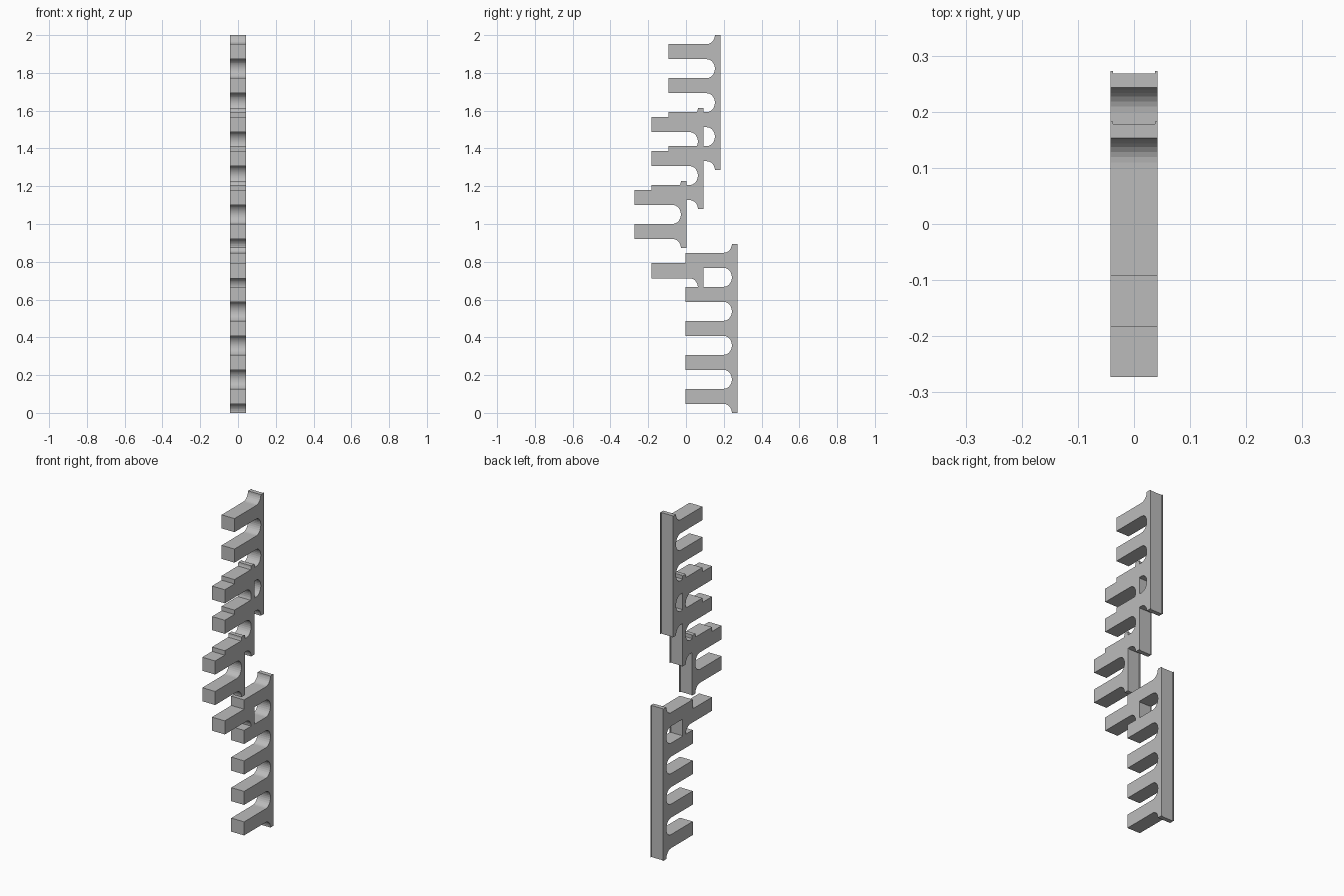
import bpy, bmesh, math

HALF_W = 0.042      # half width of every part
TOOTH_H, GAP = 0.08, 0.10
REACH = 0.546       # back of the deepest comb to front of the foremost
END = 0.0475        # rail overhang past the end teeth
LENGTH = 0.276      # front of tooth to back of rail
RAIL = 0.03         # rail thickness
CURVE = 0.043       # depth of the rounded root of each gap
STEPS = 7

if "Cube" in bpy.data.objects:
    bpy.data.objects.remove(bpy.data.objects["Cube"])

grey = bpy.data.materials.new("plain_grey")
grey.use_nodes = True
tone = (0.5, 0.5, 0.5, 1)
grey.diffuse_color = tone
grey.node_tree.nodes["Principled BSDF"].inputs["Base Color"].default_value = tone


def new_object(name, bm):
    bmesh.ops.recalc_face_normals(bm, faces=bm.faces)
    mesh = bpy.data.meshes.new(name)
    bm.to_mesh(mesh)
    bm.free()
    mesh.materials.append(grey)
    obj = bpy.data.objects.new(name, mesh)
    bpy.context.collection.objects.link(obj)
    return obj


def quarter(root, z, height, up):
    """Rounded corner leaving a tooth at z and ending on the rail."""
    points = []
    for i in range(STEPS + 1):
        a = math.pi / 2 * i / STEPS
        points.append((root - CURVE + CURVE * math.sin(a),
                       z + up * height * (1 - math.cos(a))))
    return points


def comb(name, back, bottom, teeth):
    """A rail with evenly spaced teeth, drawn from the side and extruded."""
    root, front = back - RAIL, back - LENGTH
    pitch = TOOTH_H + GAP
    top = bottom + teeth * pitch - GAP + 2 * END
    outline = [(back, top), (back, bottom)]
    for i in range(teeth):
        low = bottom + END + i * pitch
        high = low + TOOTH_H
        below = END if i == 0 else GAP / 2
        above = END if i == teeth - 1 else GAP / 2
        lower = quarter(root, low, below, -1)[::-1]
        outline += lower if i == 0 else lower[1:]
        outline += [(front, low), (front, high)]
        outline += quarter(root, high, above, 1)

    bm = bmesh.new()
    face = bm.faces.new([bm.verts.new((-HALF_W, y, z)) for y, z in outline])
    result = bmesh.ops.extrude_face_region(bm, geom=[face])
    moved = [v for v in result["geom"] if isinstance(v, bmesh.types.BMVert)]
    bmesh.ops.translate(bm, verts=moved, vec=(2 * HALF_W, 0, 0))
    obj = new_object(name, bm)

    # Shallow channel along the back of the rail
    bm = bmesh.new()
    bmesh.ops.create_cube(bm, size=1)
    bmesh.ops.scale(bm, verts=bm.verts, vec=(0.074, 0.01, top - bottom + 0.1))
    bmesh.ops.translate(bm, verts=bm.verts, vec=(0, back, (top + bottom) / 2))
    cutter = new_object(name + "_channel_cutter", bm)
    cutter.hide_render = True
    cutter.hide_set(True)
    cutter.display_type = 'WIRE'
    cut = obj.modifiers.new("channel", 'BOOLEAN')
    cut.operation = 'DIFFERENCE'
    cut.solver = 'EXACT'
    cut.object = cutter

    # Bake the channel in and drop the cutter
    depsgraph = bpy.context.evaluated_depsgraph_get()
    baked = bpy.data.meshes.new_from_object(obj.evaluated_get(depsgraph))
    obj.modifiers.clear()
    obj.data = baked
    bpy.data.objects.remove(cutter)
    return obj


# Back position, lowest point and tooth count of each comb
comb("lower_comb", 0.273, 0.0, 5)
comb("single_tooth", 0.093, 0.665, 1)
comb("front_comb", 0.003, 0.873, 2)
comb("middle_comb", 0.093, 1.079, 3)
comb("upper_comb", 0.183, 1.285, 4)
